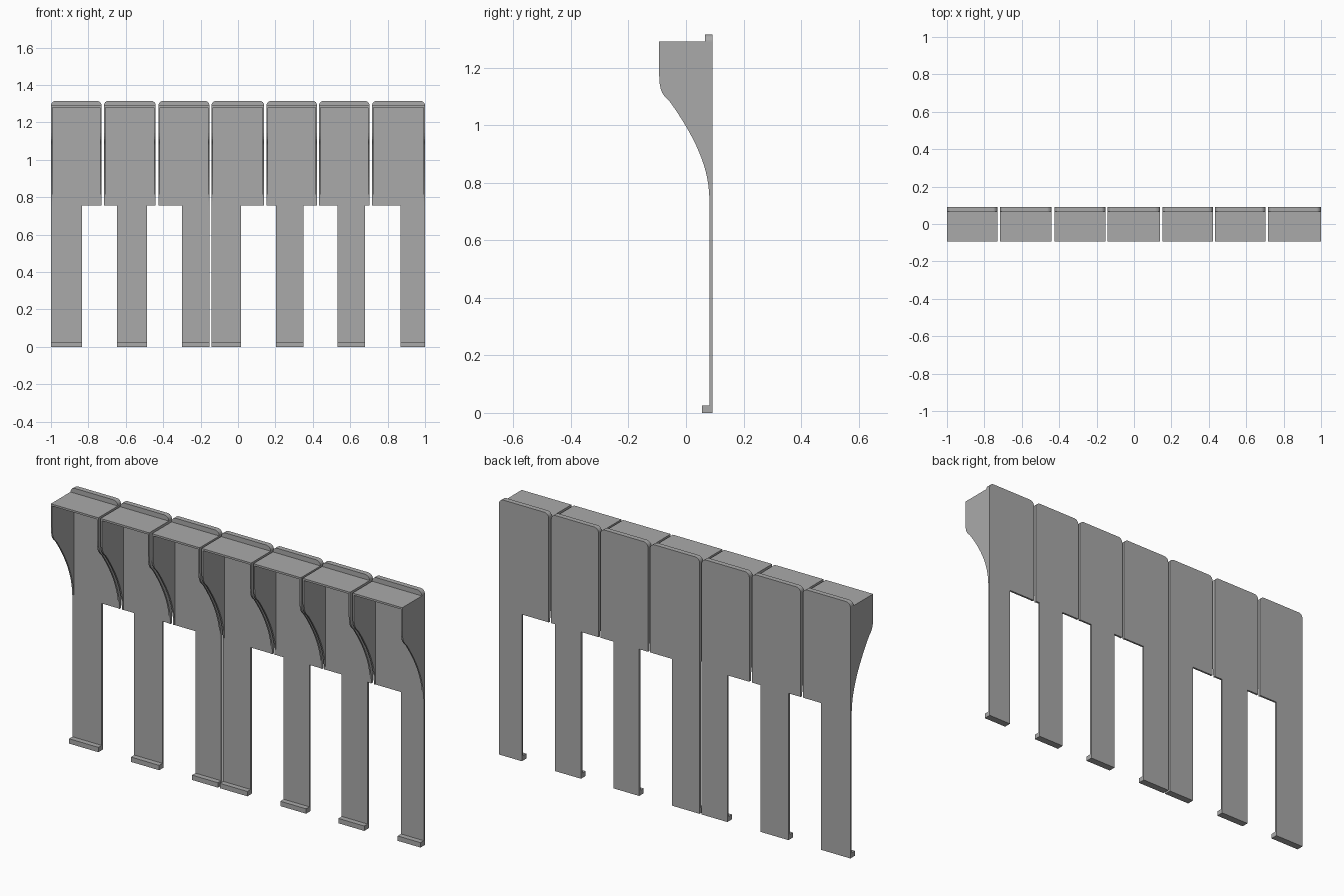
import bpy
import bmesh
from math import sin, cos, pi
from mathutils import Vector
from mathutils.geometry import interpolate_bezier

cube = bpy.data.objects.get("Cube")
if cube:
    bpy.data.objects.remove(cube, do_unlink=True)

grey = bpy.data.materials.new("plain grey")
grey.use_nodes = True
grey.diffuse_color = (0.4, 0.4, 0.4, 1)
grey.node_tree.nodes["Principled BSDF"].inputs["Base Color"].default_value = grey.diffuse_color

FRONT, PLATE, BACK = -0.093, 0.082, 0.092
HEAD, SHELF, TOP = 0.755, 1.29, 1.315
WALL, RADIUS = 0.008, 0.025

# name, head left/right edge, tail left/right edge
KEYS = [
    ("first", -1.0, -0.73, -1.0, -0.833),
    ("second", -0.717, -0.44, -0.648, -0.487),
    ("third", -0.425, -0.153, -0.3, -0.153),
    ("fourth", -0.142, 0.14, -0.142, 0.015),
    ("fifth", 0.152, 0.423, 0.202, 0.349),
    ("sixth", 0.433, 0.703, 0.533, 0.68),
    ("seventh", 0.717, 1.0, 0.87, 1.0),
]


def prism(bm, points, offset):
    """Extrude a closed outline by an offset into a solid."""
    verts = []
    for p in points:
        if not verts or (Vector(p) - verts[-1].co).length > 1e-5:
            verts.append(bm.verts.new(p))
    face = bm.faces.new(verts)
    result = bmesh.ops.extrude_face_region(bm, geom=[face], use_keep_orig=True)
    moved = [v for v in result["geom"] if isinstance(v, bmesh.types.BMVert)]
    bmesh.ops.translate(bm, verts=moved, vec=offset)


def slab(bm, x0, x1, y0, y1, z0, z1):
    prism(bm, [(x0, y0, z0), (x1, y0, z0), (x1, y0, z1), (x0, y0, z1)], (0, y1 - y0, 0))


def rounded_top(x0, x1, y):
    """Points over the rounded top, from the right side to the left."""
    pts = []
    for cx, start in ((x1 - RADIUS, 0), (x0 + RADIUS, pi / 2)):
        for i in range(7):
            a = start + i * pi / 12
            pts.append((cx + RADIUS * cos(a), y, SHELF + RADIUS * sin(a)))
    return pts


def wall_profile():
    """Side wall outline in (y, z): straight front, rounded chin, hollow sweep."""
    chin = interpolate_bezier(Vector((FRONT, 1.17)), Vector((FRONT, 1.1)),
                              Vector((-0.068, 1.1)), Vector((-0.055, 1.08)), 8)
    sweep = interpolate_bezier(Vector((-0.055, 1.08)), Vector((0.02, 0.975)),
                               Vector((0.08, 0.86)), Vector((0.08, HEAD)), 16)
    curve = [(p[0], p[1]) for p in chin + sweep[1:]]
    return [(PLATE, SHELF), (FRONT, SHELF)] + curve + [(PLATE, HEAD)]


profile = wall_profile()
for name, x0, x1, t0, t1 in KEYS:
    bm = bmesh.new()
    # back plate: wide head and narrow tail in one sheet
    outline = [(t0, PLATE, 0), (t1, PLATE, 0), (t1, PLATE, HEAD), (x1, PLATE, HEAD)]
    outline += rounded_top(x0, x1, PLATE)
    outline += [(x0, PLATE, HEAD), (t0, PLATE, HEAD)]
    prism(bm, outline, (0, BACK - PLATE, 0))
    # raised lip and foot
    prism(bm, rounded_top(x0, x1, 0.066), (0, PLATE - 0.066, 0))
    slab(bm, t0, t1, 0.055, PLATE, 0, 0.025)
    # top shelf between two curved side walls
    slab(bm, x0 + WALL, x1 - WALL, FRONT, PLATE, SHELF - 0.01, SHELF)
    for x in (x0, x1 - WALL):
        prism(bm, [(x, y, z) for y, z in profile], (WALL, 0, 0))
    bmesh.ops.recalc_face_normals(bm, faces=bm.faces)

    mesh = bpy.data.meshes.new(name + "_key")
    bm.to_mesh(mesh)
    bm.free()
    mesh.materials.append(grey)
    key = bpy.data.objects.new(name + "_key", mesh)
    bpy.context.collection.objects.link(key)
